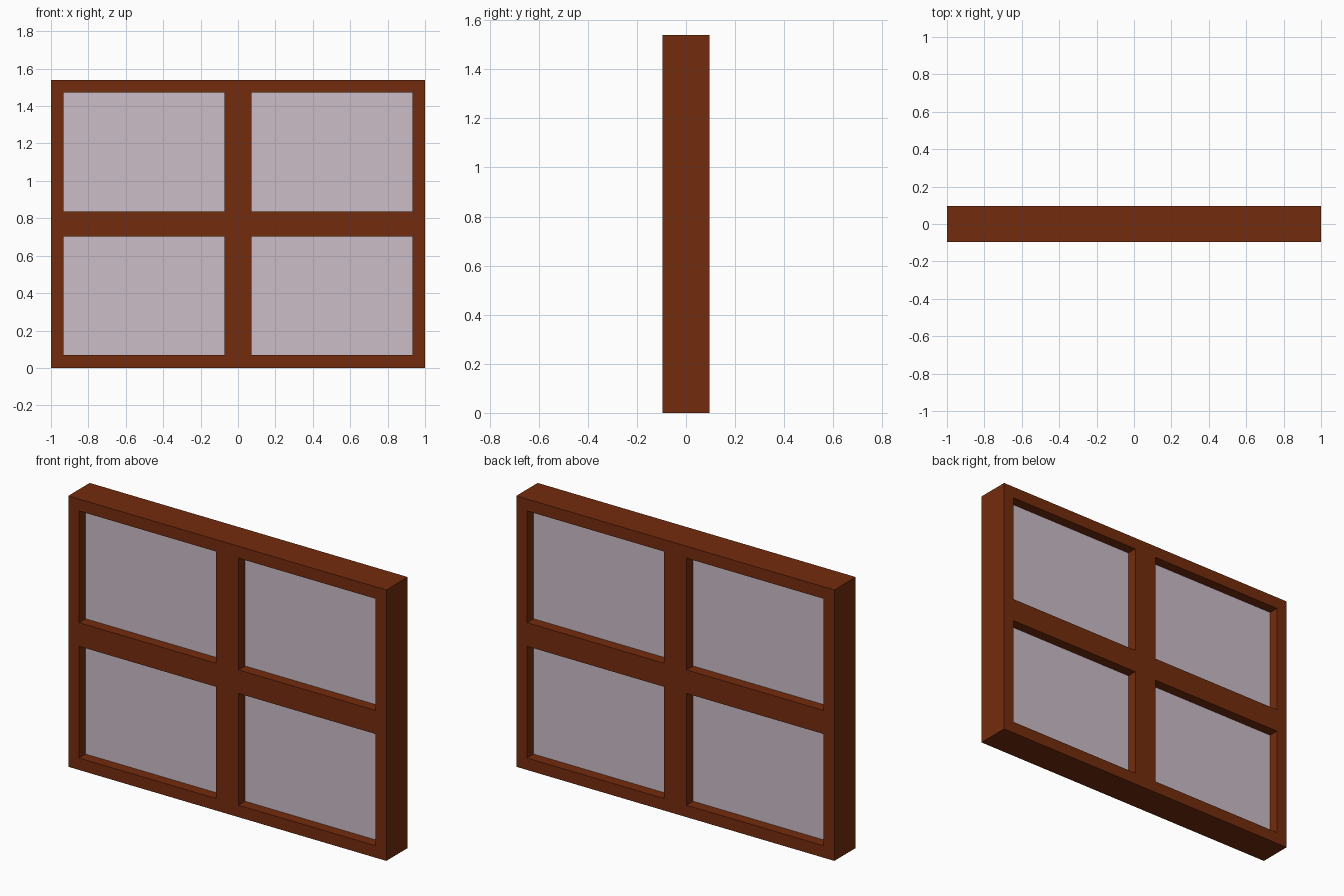
import bpy, bmesh

if "Cube" in bpy.data.objects:
    bpy.data.objects.remove(bpy.data.objects["Cube"])

HALF_DEPTH = 0.096
PANE_HALF = 0.037
XS = [-1.0, -0.933, -0.071, 0.071, 0.933, 1.0]
ZS = [0.0, 0.068, 0.703, 0.837, 1.472, 1.54]


def material(name, rgb):
    m = bpy.data.materials.new(name)
    m.diffuse_color = (*rgb, 1.0)
    m.use_nodes = True
    m.node_tree.nodes["Principled BSDF"].inputs["Base Color"].default_value = m.diffuse_color
    return m


def add_object(name, bm, mat):
    bmesh.ops.recalc_face_normals(bm, faces=bm.faces)
    me = bpy.data.meshes.new(name)
    bm.to_mesh(me)
    bm.free()
    me.materials.append(mat)
    ob = bpy.data.objects.new(name, me)
    bpy.context.collection.objects.link(ob)
    return ob


wood = material("brown wood", (0.175, 0.025, 0.0042))
glass = material("pale mauve glass", (0.60, 0.515, 0.575))

# Window frame: a grid of cells, leaving out the four openings, extruded in depth
bm = bmesh.new()
grid = [[bm.verts.new((x, -HALF_DEPTH, z)) for z in ZS] for x in XS]
for i in range(5):
    for j in range(5):
        if i % 2 and j % 2:
            continue
        bm.faces.new((grid[i][j], grid[i + 1][j],
                      grid[i + 1][j + 1], grid[i][j + 1]))
ext = bmesh.ops.extrude_face_region(bm, geom=bm.faces[:], use_keep_orig=True)
bmesh.ops.translate(bm, vec=(0, 2 * HALF_DEPTH, 0),
                    verts=[g for g in ext["geom"] if isinstance(g, bmesh.types.BMVert)])
add_object("window_frame", bm, wood)

# Panes: one slab set in the middle of each opening
for row, j in (("lower", 1), ("upper", 3)):
    for side, i in (("left", 1), ("right", 3)):
        bm = bmesh.new()
        bmesh.ops.create_cube(bm, size=1)
        for v in bm.verts:
            v.co = (XS[i] if v.co.x < 0 else XS[i + 1],
                    PANE_HALF * (-1 if v.co.y < 0 else 1),
                    ZS[j] if v.co.z < 0 else ZS[j + 1])
        add_object(f"{row}_{side}_pane", bm, glass)
